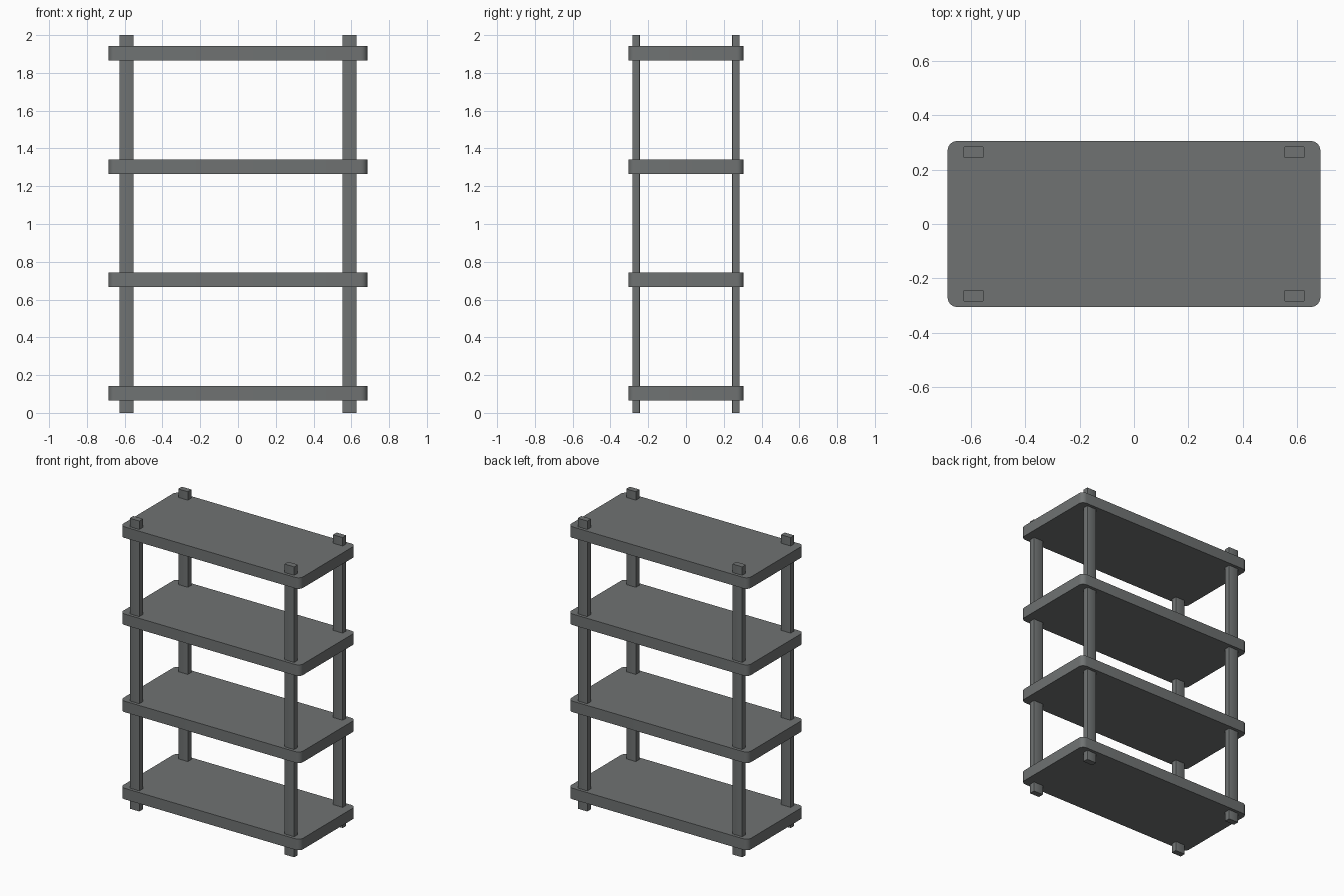
import bpy
import bmesh

cube = bpy.data.objects.get("Cube")
if cube:
    bpy.data.objects.remove(cube, do_unlink=True)

grey = bpy.data.materials.new("dark_grey")
grey.use_nodes = True
colour = (0.16, 0.17, 0.17, 1)
grey.diffuse_color = colour
grey.node_tree.nodes["Principled BSDF"].inputs["Base Color"].default_value = colour


def rounded_box(name, size, centre, radius, segments):
    """Box with its four upright edges rounded."""
    bm = bmesh.new()
    bmesh.ops.create_cube(bm, size=1)
    bmesh.ops.scale(bm, vec=size, verts=bm.verts)
    upright = [e for e in bm.edges
               if abs(e.verts[0].co.z - e.verts[1].co.z) > size[2] / 2]
    bmesh.ops.bevel(bm, geom=upright, offset=radius, segments=segments,
                    profile=0.5, affect='EDGES')
    mesh = bpy.data.meshes.new(name)
    bm.to_mesh(mesh)
    bm.free()
    mesh.materials.append(grey)
    obj = bpy.data.objects.new(name, mesh)
    obj.location = centre
    bpy.context.collection.objects.link(obj)
    bpy.ops.object.select_all(action='DESELECT')
    obj.select_set(True)
    bpy.context.view_layer.objects.active = obj
    bpy.ops.object.shade_smooth_by_angle()
    return obj


# Four evenly spaced shelves
for i, level in enumerate(("bottom", "lower", "upper", "top")):
    rounded_box(level + "_shelf", (1.37, 0.61, 0.076),
                (0, 0, 0.104 + 0.6 * i), 0.035, 6)

# Four posts passing through the shelves
for side, sx in (("left", 1), ("right", -1)):
    for end, sy in (("front", -1), ("back", 1)):
        rounded_box(f"{end}_{side}_post", (0.074, 0.04, 2),
                    (0.59 * sx, 0.264 * sy, 1), 0.003, 2)
